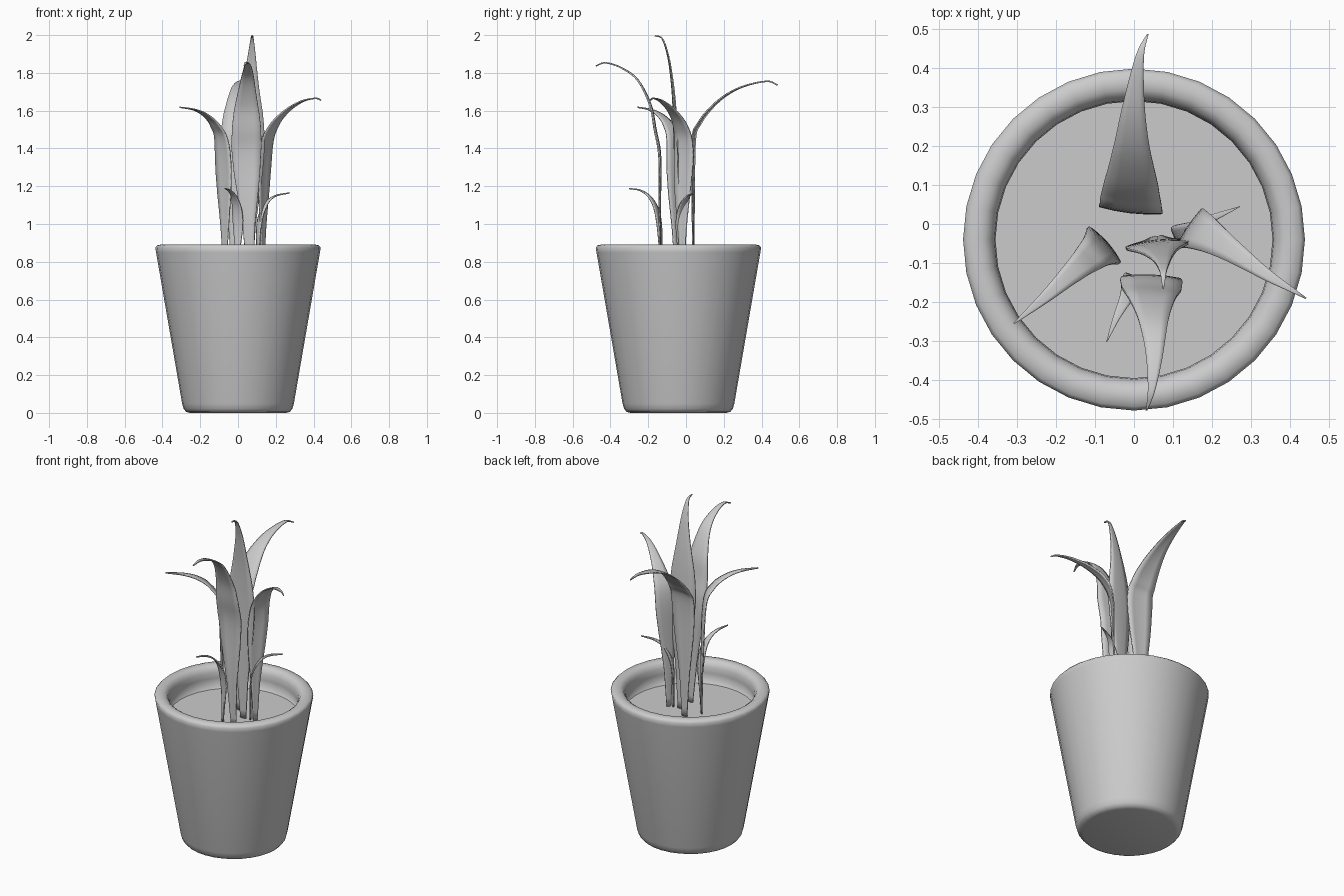
import bpy, bmesh, math
from mathutils import Vector

if "Cube" in bpy.data.objects:
    bpy.data.objects.remove(bpy.data.objects["Cube"])

grey = bpy.data.materials.new("plain_grey")
grey.diffuse_color = (0.6, 0.6, 0.6, 1)
grey.use_nodes = True
grey.node_tree.nodes["Principled BSDF"].inputs["Base Color"].default_value = grey.diffuse_color


def add_object(name, bm, smooth=True):
    bmesh.ops.recalc_face_normals(bm, faces=bm.faces)
    for f in bm.faces:
        f.smooth = smooth
    me = bpy.data.meshes.new(name)
    bm.to_mesh(me)
    bm.free()
    me.materials.append(grey)
    ob = bpy.data.objects.new(name, me)
    bpy.context.collection.objects.link(ob)
    return ob


def lathe(name, profile, sides=32, cy=-0.04):
    """Spin (radius, z) points; both ends are capped."""
    bm = bmesh.new()
    rings = [[bm.verts.new((r * math.cos(2 * math.pi * i / sides),
                            cy + r * math.sin(2 * math.pi * i / sides), z))
              for i in range(sides)] for r, z in profile]
    for a, b in zip(rings, rings[1:]):
        for i in range(sides):
            j = (i + 1) % sides
            bm.faces.new((a[i], a[j], b[j], b[i]))
    bm.faces.new(rings[0])
    bm.faces.new(rings[-1])
    return add_object(name, bm)


def interp(table, t):
    for (t0, w0), (t1, w1) in zip(table, table[1:]):
        if t <= t1:
            return w0 + (w1 - w0) * (t - t0) / (t1 - t0)
    return table[-1][1]


def spline(pts, steps=6):
    """Catmull-Rom through the path points."""
    p = [Vector(q) for q in pts]
    p = [2 * p[0] - p[1]] + p + [2 * p[-1] - p[-2]]
    out = []
    for i in range(1, len(p) - 2):
        a, b, c, d = p[i - 1:i + 3]
        for k in range(steps):
            t = k / steps
            out.append(0.5 * (2 * b + (c - a) * t + (2 * a - 5 * b + 4 * c - d) * t * t
                              + (3 * b - a - 3 * c + d) * t ** 3))
    return out + [p[-2]]


WIDTH = [(0, .2), (.2, .42), (.4, .85), (.52, 1), (.6, .95), (.66, .84), (.775, .52),
         (.86, .32), (.94, .15), (1, .02)]


def leaf(name, width, path):
    """Tapered strip; its width is horizontal and square to the lean."""
    pts = spline(path)
    lean = pts[-1] - pts[len(pts) // 2]
    side = Vector((-lean.y, lean.x, 0)).normalized()
    lengths = [0]
    for a, b in zip(pts, pts[1:]):
        lengths.append(lengths[-1] + (b - a).length)
    bm = bmesh.new()
    rows = []
    for i, p in enumerate(pts):
        w = width * interp(WIDTH, lengths[i] / lengths[-1]) / 2
        tan = (pts[min(i + 1, len(pts) - 1)] - pts[max(i - 1, 0)]).normalized()
        up = side.cross(tan).normalized()
        rows.append([bm.verts.new(p + side * w * s - up * w * 0.08 * (1 - s * s))
                     for s in (-1, -.5, 0, .5, 1)])
    for a, b in zip(rows, rows[1:]):
        for i in range(4):
            bm.faces.new((a[i], a[i + 1], b[i + 1], b[i]))
    ob = add_object(name, bm)
    mod = ob.modifiers.new("thickness", 'SOLIDIFY')
    mod.thickness = 0.007
    mod.offset = 0
    return ob


# Pot with rounded foot and rolled rim, and the soil inside
lathe("pot", [(.255, 0), (.275, .006), (.288, .022), (.296, .05), (.42, .77), (.434, .85),
              (.438, .876), (.428, .887), (.405, .892), (.385, .89), (.368, .878),
              (.358, .855), (.355, .82), (.362, .74)])
soil = lathe("soil", [(.366, .72), (.366, .75)])
for f in soil.data.polygons:
    f.use_smooth = False

# Large leaves
leaf("back_leaf", .165, [(-.018, .04, .74), (-.015, .038, 1.1), (-.008, .04, 1.44), (-.008, .07, 1.53),
                         (-.006, .13, 1.61), (-.005, .21, 1.68), (0, .31, 1.73),
                         (.015, .43, 1.755), (.035, .485, 1.735)])
leaf("front_leaf", .16, [(.065, -.135, .74), (.055, -.14, 1.05), (.045, -.14, 1.35), (.045, -.165, 1.5),
                         (.045, -.19, 1.63), (.05, -.255, 1.76), (.052, -.34, 1.825),
                         (.045, -.425, 1.853), (.032, -.477, 1.837)])
leaf("centre_leaf", .165, [(.06, -.035, .74), (.06, -.045, 1.1), (.06, -.055, 1.45), (.063, -.064, 1.65),
                           (.068, -.077, 1.78), (.073, -.095, 1.89), (.075, -.125, 1.98),
                           (.075, -.165, 1.997)])
leaf("right_leaf", .12, [(.13, -.02, .74), (.135, -.02, 1.1), (.15, -.012, 1.4), (.19, -.03, 1.52),
                         (.26, -.075, 1.6), (.34, -.13, 1.65), (.41, -.172, 1.665), (.44, -.19, 1.655)])
leaf("left_leaf", .125, [(-.07, -.05, .74), (-.072, -.053, 1.1), (-.085, -.06, 1.42), (-.12, -.09, 1.52),
                         (-.17, -.135, 1.575), (-.23, -.19, 1.605), (-.308, -.255, 1.618)])

# Small young leaves
leaf("small_front_leaf", .06, [(-.01, -.135, .74), (0, -.138, .95), (-.005, -.155, 1.07),
                               (-.02, -.19, 1.14), (-.045, -.24, 1.177), (-.07, -.302, 1.188)])
leaf("small_right_leaf", .055, [(.105, -.03, .74), (.11, -.03, .98), (.14, -.018, 1.09),
                                (.19, .01, 1.145), (.272, .045, 1.165)])
